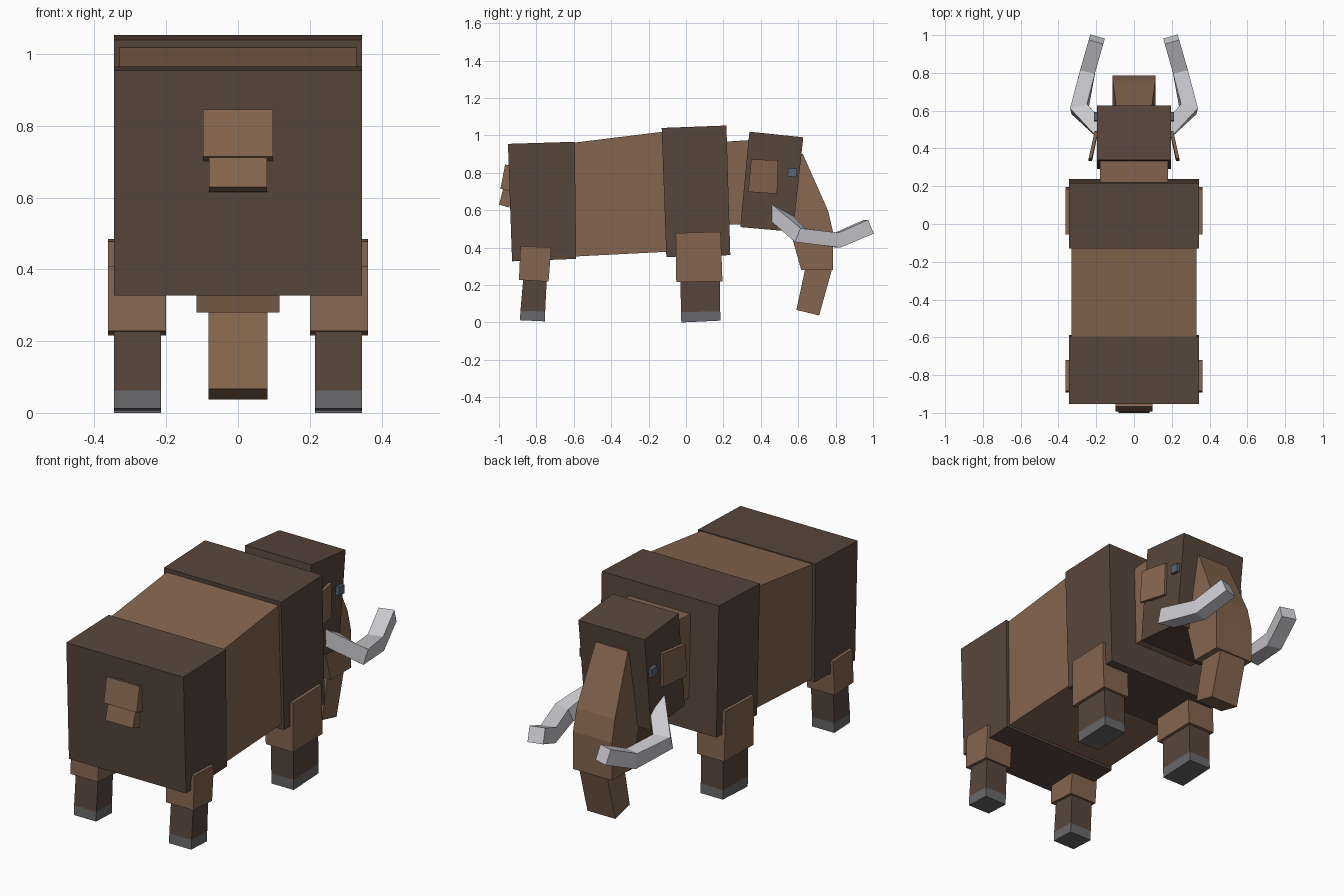
import bpy, bmesh
from mathutils import Vector

cube = bpy.data.objects.get("Cube")
if cube:
    bpy.data.objects.remove(cube, do_unlink=True)


def make_material(name, rgb):
    m = bpy.data.materials.new(name)
    m.use_nodes = True
    m.diffuse_color = (*rgb, 1)
    m.node_tree.nodes["Principled BSDF"].inputs["Base Color"].default_value = (*rgb, 1)
    return m


dark = make_material("dark brown fur", (0.098, 0.061, 0.044))
light = make_material("light brown fur", (0.235, 0.132, 0.079))
ivory = make_material("pale grey ivory", (0.60, 0.60, 0.63))
hoof = make_material("hoof grey", (0.14, 0.135, 0.142))
eye_mat = make_material("eye blue grey", (0.10, 0.13, 0.17))


def loft(name, rings, mat):
    """Skin a list of equal-sized point rings and cap both ends."""
    bm = bmesh.new()
    rows = [[bm.verts.new(p) for p in ring] for ring in rings]
    n = len(rows[0])
    for a, b in zip(rows, rows[1:]):
        for i in range(n):
            j = (i + 1) % n
            bm.faces.new((a[i], a[j], b[j], b[i]))
    bm.faces.new(rows[0])
    bm.faces.new(rows[-1])
    bmesh.ops.recalc_face_normals(bm, faces=bm.faces[:])
    mesh = bpy.data.meshes.new(name)
    bm.to_mesh(mesh)
    bm.free()
    mesh.materials.append(mat)
    ob = bpy.data.objects.new(name, mesh)
    bpy.context.collection.objects.link(ob)
    return ob


def prism(name, profile, x0, x1, mat):
    """Extrude a side profile of (y, z) points from x0 to x1."""
    return loft(name, [[(x, y, z) for y, z in profile] for x in (x0, x1)], mat)


def block(name, profile, half, mat):
    return prism(name, profile, -half, half, mat)


# Torso, neck and head
block("rear_body", [(-.952, .955), (-.595, .966), (-.587, .34), (-.93, .327)], .345, dark)
block("middle_body", [(-.65, .955), (-.08, 1.025), (-.06, .38), (-.65, .35)], .33, light)
block("front_body", [(-.13, 1.04), (.216, 1.053), (.237, .36), (-.105, .35)], .345, dark)
block("neck", [(.15, .963), (.42, .98), (.42, .525), (.15, .525)], .18, light)
block("head", [(.339, 1.02), (.627, .99), (.572, .485), (.29, .51)], .195, dark)

# Trunk: tapered bridge, hanging section and tip
bridge = [(.55, .625, .90, .095), (.55, .76, .596, .113),
          (.56, .787, .48, .115), (.616, .787, .28, .115)]
loft("upper_trunk", [[(-w, y0, z), (w, y0, z), (w, y1, z), (-w, y1, z)]
                     for y0, y1, z, w in bridge], light)
block("trunk_tip", [(.64, .30), (.785, .30), (.712, .038), (.59, .067)], .082, light)

# Tail
block("tail_base", [(-.967, .845), (-.90, .83), (-.90, .69), (-.992, .715)], .097, light)
block("tail_end", [(-.975, .725), (-.92, .71), (-.945, .615), (-1.0, .63)], .081, light)


def tusk(name, s):
    """Sweep a square section along the curved tusk path."""
    path = [Vector((s * x, y, z)) for x, y, z in
            [(.15, .47, .60), (.29, .608, .467), (.245, .81, .44), (.197, .978, .512)]]
    h = .04
    rings = []
    for i, p in enumerate(path):
        before = (p - path[i - 1]).normalized() if i else (path[1] - p).normalized()
        after = (path[i + 1] - p).normalized() if i < len(path) - 1 else before
        t = (before + after).normalized()
        side = t.cross(Vector((0, 0, 1))).normalized()
        up = side.cross(t)
        miter = h / max(t.dot(before), .75)
        wide = miter if i == 1 else h
        rings.append([p + side * wide * a + up * h * b
                      for a, b in ((-1, -1), (1, -1), (1, 1), (-1, 1))])
    loft(name, rings, ivory)


# Leg profiles: thigh, shin and foot in side view
legs = {
    "front": ([(-.055, .478), (.185, .485), (.195, .22), (-.052, .216)],
              [(-.03, .26), (.18, .26), (.183, .06), (-.027, .055)],
              [(-.027, .055), (.183, .06), (.185, .01), (-.025, 0)]),
    "back": ([(-.885, .408), (-.72, .402), (-.735, .218), (-.893, .228)],
             [(-.868, .26), (-.743, .26), (-.753, .058), (-.885, .063)],
             [(-.885, .063), (-.753, .058), (-.755, .006), (-.888, .012)]),
}

# Mirrored parts
for label, s in (("left", 1), ("right", -1)):
    for end, (thigh, shin, foot) in legs.items():
        prism(f"{label}_{end}_thigh", thigh, s * .20, s * .362, light)
        prism(f"{label}_{end}_shin", shin, s * .215, s * .346, dark)
        prism(f"{label}_{end}_hoof", foot, s * .215, s * .346, hoof)
    tusk(f"{label}_tusk", s)
    prism(f"{label}_eye", [(.547, .827), (.594, .822), (.59, .777), (.543, .782)],
          s * .18, s * .213, eye_mat)
    # Ear flap flares outward toward its free edge
    ear = [(.19, .493, .868), (.19, .487, .688), (.222, .333, .698), (.222, .348, .872)]
    loft(f"{label}_ear", [[(s * (x + dx), y, z) for x, y, z in ear] for dx in (0, .018)], light)
